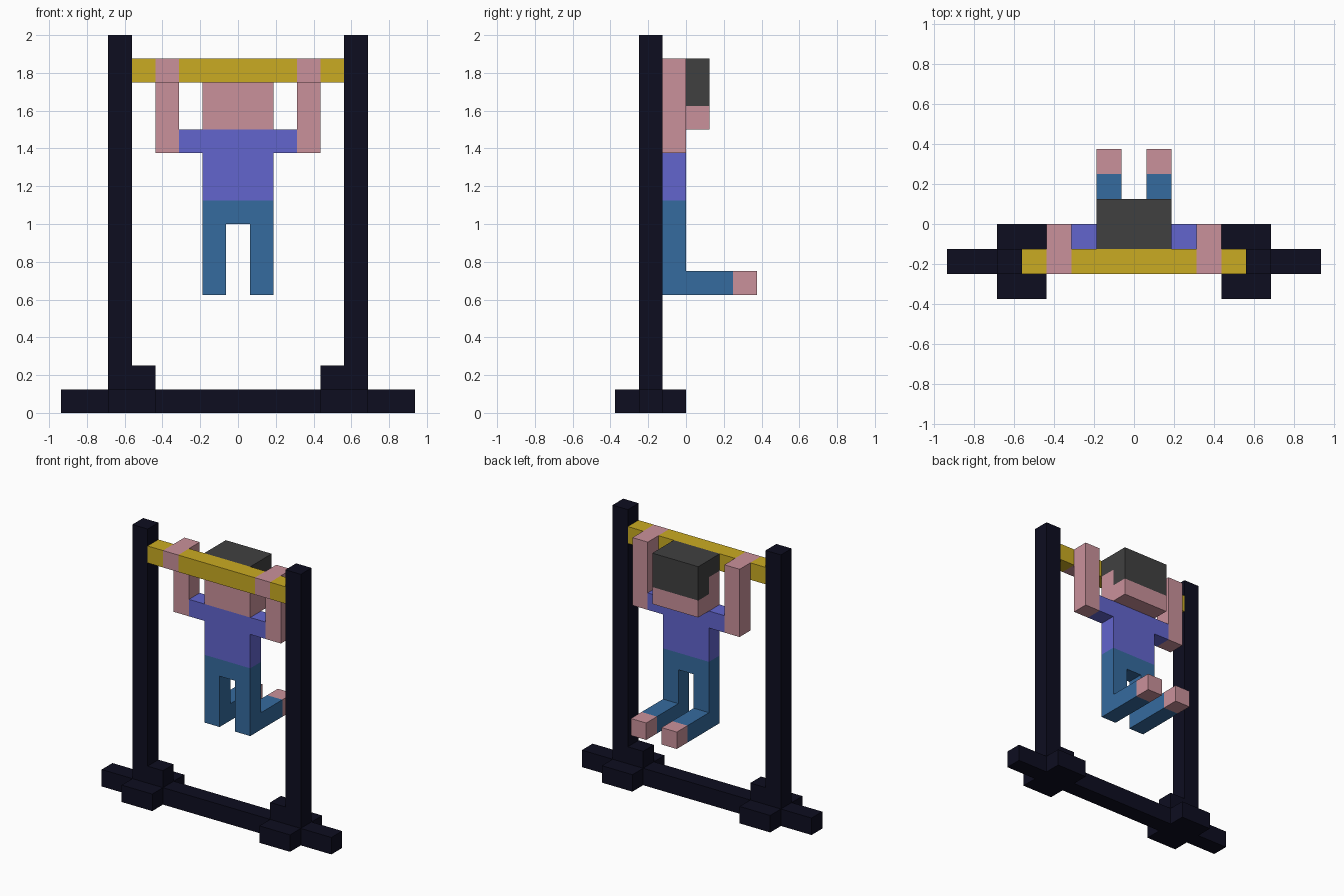
import bpy
import bmesh
from mathutils import Vector

if "Cube" in bpy.data.objects:
    bpy.data.objects.remove(bpy.data.objects["Cube"])

U = 0.125  # one block


def material(name, rgb):
    # 8-bit display colour to linear
    lin = [((c / 255 + 0.055) / 1.055) ** 2.4 if c > 10 else c / 255 / 12.92 for c in rgb]
    m = bpy.data.materials.new(name)
    m.diffuse_color = (*lin, 1)
    m.use_nodes = True
    m.node_tree.nodes["Principled BSDF"].inputs["Base Color"].default_value = m.diffuse_color
    return m


FRAME = material("dark_frame", (13, 13, 32))
GOLD = material("gold_bar", (202, 171, 34))
SKIN = material("skin", (202, 145, 155))
SHIRT = material("purple_shirt", (98, 101, 206))
PANTS = material("blue_pants", (53, 107, 159))
HAIR = material("dark_hair", (64, 64, 64))


def box(name, mat, x, y, z):
    """Box from (min, max) ranges given in blocks."""
    lo, hi = (Vector(v) * U for v in zip(x, y, z))
    bm = bmesh.new()
    bmesh.ops.create_cube(bm, size=1)
    for v in bm.verts:
        v.co = (lo + hi) / 2 + v.co * (hi - lo)
    mesh = bpy.data.meshes.new(name)
    bm.to_mesh(mesh)
    bm.free()
    mesh.materials.append(mat)
    bpy.context.collection.objects.link(bpy.data.objects.new(name, mesh))


def pair(name, mat, x, y, z):
    """The same box on both sides of x = 0."""
    box(name + "_right", mat, x, y, z)
    box(name + "_left", mat, (-x[1], -x[0]), y, z)


# Stand
box("base_beam", FRAME, (-7.5, 7.5), (-2, -1), (0, 1))
pair("post", FRAME, (4.5, 5.5), (-2, -1), (1, 16))
pair("post_brace", FRAME, (3.5, 4.5), (-2, -1), (1, 2))
pair("front_foot", FRAME, (3.5, 5.5), (-3, -2), (0, 1))
pair("back_foot", FRAME, (3.5, 5.5), (-1, 0), (0, 1))

# Bar, interrupted by the gripping hands
box("bar_middle", GOLD, (-2.5, 2.5), (-2, -1), (14, 15))
pair("bar_end", GOLD, (3.5, 4.5), (-2, -1), (14, 15))

# Arms and hands
pair("hand", SKIN, (2.5, 3.5), (-2, -1), (14, 15))
pair("arm", SKIN, (2.5, 3.5), (-1, 0), (11, 15))

# Shirt
box("torso", SHIRT, (-1.5, 1.5), (-1, 0), (9, 12))
pair("shoulder", SHIRT, (1.5, 2.5), (-1, 0), (11, 12))

# Head with hair on top and down the back
box("face", SKIN, (-1.5, 1.5), (-1, 0), (12, 14))
box("nape", SKIN, (-1.5, 1.5), (0, 1), (12, 13))
box("hair_top", HAIR, (-1.5, 1.5), (-1, 0), (14, 15))
box("hair_back", HAIR, (-1.5, 1.5), (0, 1), (13, 15))

# Legs bent backward at the knee
box("hips", PANTS, (-1.5, 1.5), (-1, 0), (8, 9))
pair("thigh", PANTS, (0.5, 1.5), (-1, 0), (5, 8))
pair("shin", PANTS, (0.5, 1.5), (0, 2), (5, 6))
pair("foot", SKIN, (0.5, 1.5), (2, 3), (5, 6))
